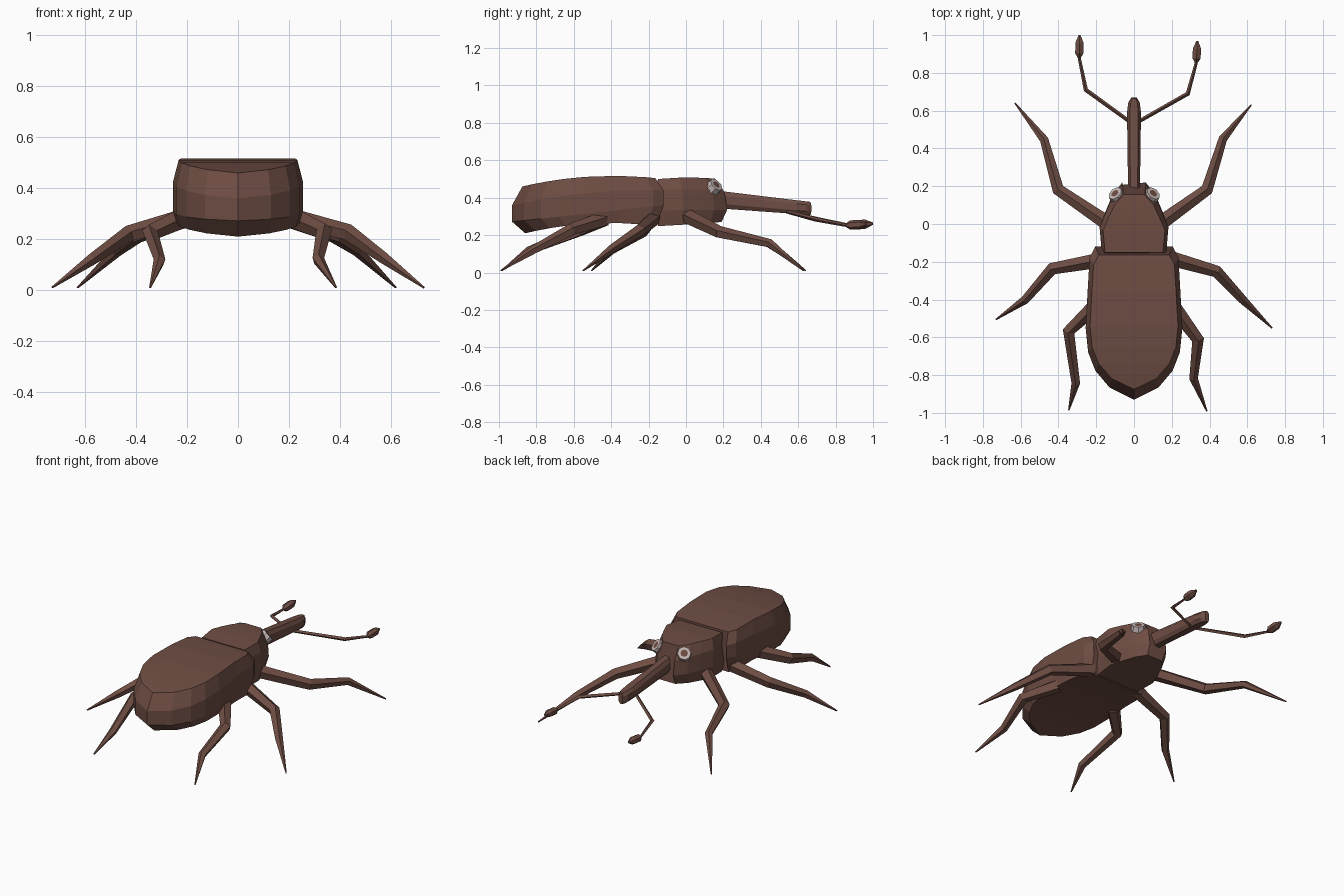
import bpy, bmesh, math
from mathutils import Vector

if "Cube" in bpy.data.objects:
    bpy.data.objects.remove(bpy.data.objects["Cube"])


def material(name, rgb):
    m = bpy.data.materials.new(name)
    m.diffuse_color = (*rgb, 1)
    m.use_nodes = True
    m.node_tree.nodes["Principled BSDF"].inputs["Base Color"].default_value = m.diffuse_color
    return m


BROWN = material("shell brown", (0.155, 0.074, 0.056))
PALE = material("eye pale grey", (0.56, 0.48, 0.47))


def finish(bm, name, mats=(BROWN,)):
    bmesh.ops.remove_doubles(bm, verts=bm.verts, dist=0.0005)
    bmesh.ops.recalc_face_normals(bm, faces=bm.faces)
    me = bpy.data.meshes.new(name)
    bm.to_mesh(me)
    bm.free()
    for m in mats:
        me.materials.append(m)
    ob = bpy.data.objects.new(name, me)
    bpy.context.collection.objects.link(ob)
    return ob


def skin(bm, rings, cap_start=True, cap_end=True):
    rows = [[bm.verts.new(p) for p in r] for r in rings]
    n = len(rows[0])
    for a, b in zip(rows, rows[1:]):
        for i in range(n):
            j = (i + 1) % n
            bm.faces.new((a[i], a[j], b[j], b[i]))
    if cap_start:
        bm.faces.new(rows[0])
    if cap_end:
        bm.faces.new(rows[-1])


def shell(name, stations, levels):
    """Symmetric body shell. stations: (t, half width);
    levels from belly to back: (width scale, y start, y end, z start, z middle, z end)"""
    rings = []
    for t, x in stations:
        side = []
        for s, y0, y1, z0, zm, z1 in levels:
            z = z0 * (1 - t) * (1 - 2 * t) + zm * 4 * t * (1 - t) + z1 * t * (2 * t - 1)
            side.append((x * s, y0 + (y1 - y0) * t, z))
        rings.append(side + [(-p[0], p[1], p[2]) for p in reversed(side)])
    bm = bmesh.new()
    skin(bm, rings, cap_end=stations[-1][1] > 0)
    return finish(bm, name)


def limb(name, pts, radii, sides=5):
    pts = [Vector(p) for p in pts]
    rings = []
    for i, (p, r) in enumerate(zip(pts, radii)):
        d = Vector()
        if i > 0:
            d += (p - pts[i - 1]).normalized()
        if i < len(pts) - 1:
            d += (pts[i + 1] - p).normalized()
        d.normalize()
        u = d.cross(Vector((0, 0, 1))).normalized()
        v = u.cross(d)
        rings.append([p + r * (math.sin(a) * u + math.cos(a) * v)
                      for a in (2 * math.pi * k / sides for k in range(sides))])
    bm = bmesh.new()
    skin(bm, rings)
    return finish(bm, name)


# Abdomen with wing cases
shell("abdomen",
      [(0, .205), (.07, .235), (.28, .245), (.53, .256), (.69, .243), (.81, .205), (.92, .13), (1, 0)],
      [(.94, -.16, -.86, .25, .262, .21), (1, -.12, -.93, .36, .315, .272),
       (1, -.12, -.93, .44, .425, .36), (.91, -.165, -.875, .505, .513, .46)])

# Thorax and head
shell("thorax_and_head",
      [(0, .17), (.38, .182), (.6, .15), (.82, .115), (1, .062)],
      [(.9, -.15, .19, .248, .258, .27), (1, -.16, .22, .33, .335, .335),
       (1, -.16, .207, .44, .445, .43), (.9, -.15, .155, .50, .508, .502)])

# Snout
shell("snout",
      [(0, .031), (.85, .037), (.95, .030), (1, .014)],
      [(.6, .15, .665, .345, .327, .307), (1, .15, .67, .37, .348, .325),
       (1, .15, .67, .415, .386, .36), (.6, .15, .665, .44, .408, .378)])

# Eyes: pale ring with a brown pupil
for side, x in (("left", -.092), ("right", .094)):
    bm = bmesh.new()
    bmesh.ops.create_cone(bm, cap_ends=True, segments=8, radius1=.045, radius2=.040, depth=.035)
    bm.faces.ensure_lookup_table()
    top = max(bm.faces, key=lambda f: f.calc_center_median().z)
    bmesh.ops.inset_region(bm, faces=[top], thickness=.018)
    top.material_index = 1
    n = Vector((math.copysign(.5, x), .6, .6)).normalized()
    bm.transform(n.to_track_quat('Z', 'Y').to_matrix().to_4x4())
    bmesh.ops.translate(bm, verts=bm.verts, vec=(x, .152, .46))
    finish(bm, side + "_eye", (PALE, BROWN))

# Legs: hip, knee, ankle, tip
legs = {
    "left_front_leg": [(-.12, -.01, .31), (-.40, .18, .215), (-.475, .445, .155), (-.63, .64, .01)],
    "right_front_leg": [(.12, -.01, .31), (.385, .18, .215), (.47, .45, .155), (.62, .63, .01)],
    "left_middle_leg": [(-.17, -.19, .29), (-.43, -.235, .22), (-.575, -.40, .12), (-.73, -.505, .01)],
    "right_middle_leg": [(.17, -.175, .29), (.435, -.25, .225), (.575, -.40, .125), (.73, -.55, .01)],
    "left_hind_leg": [(-.21, -.44, .285), (-.345, -.565, .225), (-.308, -.84, .115), (-.345, -.985, .01)],
    "right_hind_leg": [(.21, -.44, .285), (.338, -.61, .23), (.315, -.815, .12), (.385, -.99, .01)],
}
for name, pts in legs.items():
    limb(name, pts, (.042, .034, .024, .004))

# Antennae with clubbed tips
antennae = {
    "left": [(-.02, .54, .325), (-.255, .71, .283), (-.29, .88, .252), (-.288, 1.0, .262)],
    "right": [(.02, .54, .325), (.285, .69, .285), (.33, .855, .252), (.335, .968, .260)],
}
for side, pts in antennae.items():
    limb(side + "_antenna", pts[:3], (.010, .012, .008), 4)
    a, b = Vector(pts[2]), Vector(pts[3])
    limb(side + "_antenna_club", [a.lerp(b, t) for t in (0, .2, .65, 1)], (.009, .025, .025, .006), 6)
